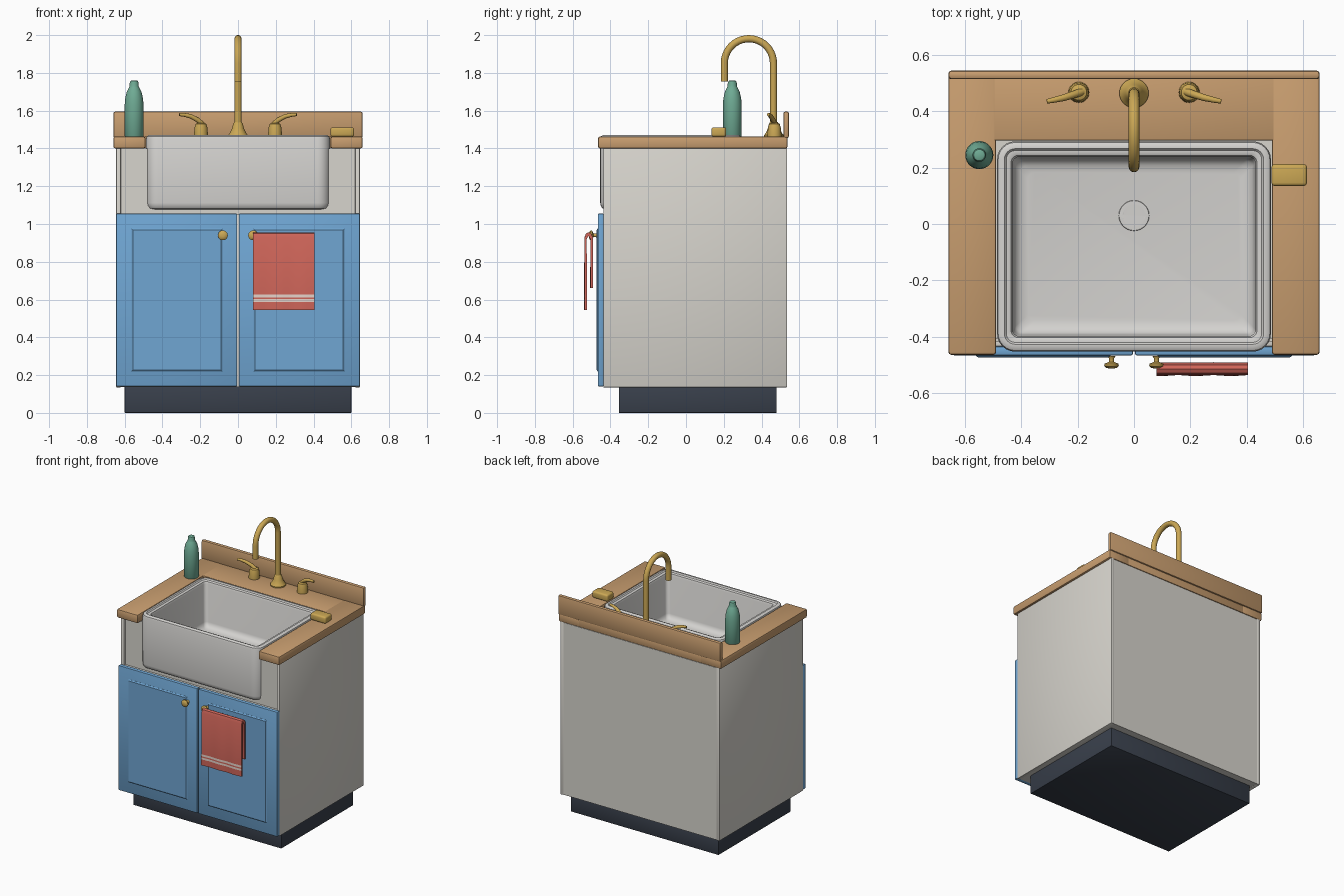
import bpy, bmesh
from math import sin, cos, pi, radians
from mathutils import Vector

if "Cube" in bpy.data.objects:
    bpy.data.objects.remove(bpy.data.objects["Cube"], do_unlink=True)


def material(name, r, g, b):
    m = bpy.data.materials.new(name)
    m.use_nodes = True
    m.diffuse_color = (r, g, b, 1)
    bsdf = m.node_tree.nodes["Principled BSDF"]
    bsdf.inputs["Base Color"].default_value = (r, g, b, 1)
    bsdf.inputs["Roughness"].default_value = 0.5
    return m


CREAM = material("cream cabinet paint", 0.68, 0.66, 0.61)
PORCELAIN = material("porcelain", 0.66, 0.65, 0.63)
BLUE = material("blue door paint", 0.16, 0.38, 0.65)
WOOD = material("warm wood", 0.58, 0.34, 0.16)
BRASS = material("brass", 0.60, 0.39, 0.09)
DARK = material("dark plinth", 0.04, 0.05, 0.07)
GREEN = material("green bottle", 0.16, 0.41, 0.30)
RED = material("red towel", 0.62, 0.13, 0.10)
STRIPE = material("pale stripe", 0.80, 0.66, 0.60)


def finish(name, bm, *mats):
    bmesh.ops.recalc_face_normals(bm, faces=bm.faces)
    mesh = bpy.data.meshes.new(name)
    bm.to_mesh(mesh)
    bm.free()
    ob = bpy.data.objects.new(name, mesh)
    bpy.context.collection.objects.link(ob)
    for m in mats:
        mesh.materials.append(m)
    bpy.ops.object.select_all(action="DESELECT")
    ob.select_set(True)
    bpy.context.view_layer.objects.active = ob
    bpy.ops.object.shade_smooth_by_angle(angle=radians(35))
    return ob


def box(name, mat, x, y, z, bevel=0.006, segments=2):
    """Bevelled box given by its (low, high) extents."""
    bm = bmesh.new()
    bmesh.ops.create_cube(bm, size=1)
    for v in bm.verts:
        v.co = [(a + b) / 2 + c * abs(b - a) for (a, b), c in zip((x, y, z), v.co)]
    if bevel:
        bmesh.ops.bevel(bm, geom=bm.edges[:], offset=bevel, segments=segments,
                        profile=0.5, affect="EDGES")
    return finish(name, bm, mat)


def loft(rings):
    """Skin a list of equal closed rings and cap both ends."""
    bm = bmesh.new()
    rows = [[bm.verts.new(p) for p in ring] for ring in rings]
    n = len(rows[0])
    for a, b in zip(rows, rows[1:]):
        for i in range(n):
            j = (i + 1) % n
            bm.faces.new((a[i], a[j], b[j], b[i]))
    bm.faces.new(rows[0][::-1])
    bm.faces.new(rows[-1])
    return bm


def tube(name, mat, path, radii, sides=16, up=(0, 0, 1)):
    """Round tube along a path with one radius per point."""
    pts = [Vector(p) for p in path]
    rings = []
    for i, p in enumerate(pts):
        t = (pts[min(i + 1, len(pts) - 1)] - pts[max(i - 1, 0)]).normalized()
        u = t.cross(Vector(up)).normalized()
        w = t.cross(u)
        rings.append([p + radii[i] * (u * cos(a) + w * sin(a))
                      for a in (2 * pi * k / sides for k in range(sides))])
    return finish(name, loft(rings), mat)


def turned(name, mat, base, profile, axis=(0, 0, 1), sides=28):
    """Turned part from (radius, height) pairs along an axis."""
    base, axis = Vector(base), Vector(axis)
    path = [base + axis * h for r, h in profile]
    return tube(name, mat, path, [r for r, h in profile], sides, up=(1, 0, 0))


def rounded_ring(cx, cy, hx, hy, r, z, steps=6):
    ring = []
    for q, (sx, sy) in enumerate(((1, 1), (-1, 1), (-1, -1), (1, -1))):
        for k in range(steps + 1):
            a = pi / 2 * (q + k / steps)
            ring.append((cx + sx * (hx - r) + r * cos(a), cy + sy * (hy - r) + r * sin(a), z))
    return ring


# Cabinet carcass and plinth
box("plinth", DARK, (-0.6, 0.6), (-0.355, 0.48), (0, 0.14), 0.003)
box("cabinet_floor", CREAM, (-0.63, 0.63), (-0.43, 0.53), (0.137, 0.165), 0)
box("cabinet_back", CREAM, (-0.63, 0.63), (0.505, 0.532), (0.137, 1.4), 0)
box("cabinet_front", CREAM, (-0.63, 0.63), (-0.435, -0.41), (0.137, 1.05), 0.003)
box("apron_panel", CREAM, (-0.63, 0.63), (-0.42, -0.405), (1.03, 1.4), 0)
for s, side in ((1, "left"), (-1, "right")):
    box(side + "_cabinet_side", CREAM, sorted((s * 0.62, s * 0.645)), (-0.438, 0.535),
        (0.135, 1.405), 0.004)

    # Door with raised panel and knob
    box(side + "_door", BLUE, sorted((s * 0.004, s * 0.645)), (-0.467, -0.436),
        (0.14, 1.055), 0.006)
    bm = loft([[(s * x, y, z) for x, z in
                ((0.083 + i, 0.22 + i), (0.563 - i, 0.22 + i),
                 (0.563 - i, 0.975 - i), (0.083 + i, 0.975 - i))]
               for i, y in ((0, -0.46), (0, -0.468), (0.008, -0.474))])
    finish(side + "_door_panel", bm, BLUE)
    turned(side + "_knob", BRASS, (s * 0.08, -0.47, 0.94),
           ((0.014, 0), (0.009, 0.008), (0.009, 0.02), (0.025, 0.027),
            (0.026, 0.035), (0.018, 0.042), (0.006, 0.044)), axis=(0, -1, 0))

    # Counter arm beside the sink
    box(side + "_counter", WOOD, sorted((s * 0.49, s * 0.66)), (-0.465, 0.537),
        (1.4, 1.463), 0.01)

    # Tap handle with lever
    turned(side + "_tap_base", BRASS, (s * 0.196, 0.468, 1.46),
           ((0.037, 0), (0.037, 0.012), (0.034, 0.05), (0.028, 0.07), (0.012, 0.077)))
    tube(side + "_tap_lever", BRASS,
         [(s * 0.185, 0.47, 1.525), (s * 0.215, 0.46, 1.552), (s * 0.25, 0.449, 1.57),
          (s * 0.285, 0.441, 1.578), (s * 0.31, 0.436, 1.579)],
         (0.014, 0.013, 0.012, 0.010, 0.008), sides=12)

box("back_counter", WOOD, (-0.5, 0.5), (0.297, 0.535), (1.402, 1.462), 0.004)
box("backsplash", WOOD, (-0.66, 0.66), (0.515, 0.545), (1.455, 1.595), 0.01)

# Farmhouse sink: outer wall, rolled rim, basin
SINK = ((0.028, 1.078), (0.012, 1.083), (0.003, 1.095), (0, 1.112), (0, 1.452), (0.004, 1.464),
        (0.014, 1.47), (0.026, 1.47), (0.033, 1.462), (0.042, 1.462), (0.05, 1.458),
        (0.055, 1.445), (0.06, 1.17), (0.068, 1.148), (0.085, 1.135), (0.11, 1.13))
finish("sink", loft([rounded_ring(0, -0.08, 0.487 - i, 0.374 - i, max(0.065 - i, 0.025), z)
                     for i, z in SINK]), PORCELAIN)
turned("drain", PORCELAIN, (0, 0.03, 1.128),
       ((0.055, 0), (0.053, 0.006), (0.04, 0.007), (0.03, 0.004)))

# Gooseneck faucet
turned("faucet_base", BRASS, (0, 0.465, 1.46),
       ((0.052, 0), (0.052, 0.01), (0.044, 0.02), (0.032, 0.045), (0.026, 0.07), (0.02, 0.08)))
arc = [(0, 0.333 + 0.13 * cos(a), 1.851 + 0.13 * sin(a))
       for a in (pi * k / 20 for k in range(21))]
path = [(0, 0.463, 1.47)] + arc + [(0, 0.203, 1.755)]
tube("faucet_spout", BRASS, path, [0.019] * len(path), 20, up=(1, 0, 0))

# Soap bottle
turned("soap_bottle", GREEN, (-0.55, 0.245, 1.46),
       ((0.046, 0), (0.05, 0.006), (0.05, 0.17), (0.047, 0.205), (0.039, 0.24), (0.028, 0.262),
        (0.024, 0.27), (0.024, 0.285), (0.02, 0.297), (0.014, 0.3)))

# Sponge
box("sponge", BRASS, (0.489, 0.615), (0.135, 0.213), (1.462, 1.512), 0.012, 3)

# Towel folded over the door, with two woven stripes
SECTION = ((-0.539, 0.545), (-0.539, 0.588), (-0.539, 0.602), (-0.539, 0.611), (-0.539, 0.626),
           (-0.537, 0.93), (-0.53, 0.949), (-0.516, 0.956), (-0.502, 0.949), (-0.493, 0.93),
           (-0.493, 0.66), (-0.506, 0.66), (-0.506, 0.92), (-0.516, 0.938), (-0.526, 0.92),
           (-0.526, 0.545))
rings = []
for k in range(17):
    x = 0.08 + 0.325 * k / 16
    rings.append([(x, y + 0.002 * sin(50 * x) * (0.956 - z) / 0.4, z) for y, z in SECTION])
bm = loft(rings)
bm.normal_update()
for f in bm.faces:
    c = f.calc_center_median()
    if c.y < -0.534 and (0.588 < c.z < 0.602 or 0.611 < c.z < 0.626):
        f.material_index = 1
finish("towel", bm, RED, STRIPE)
